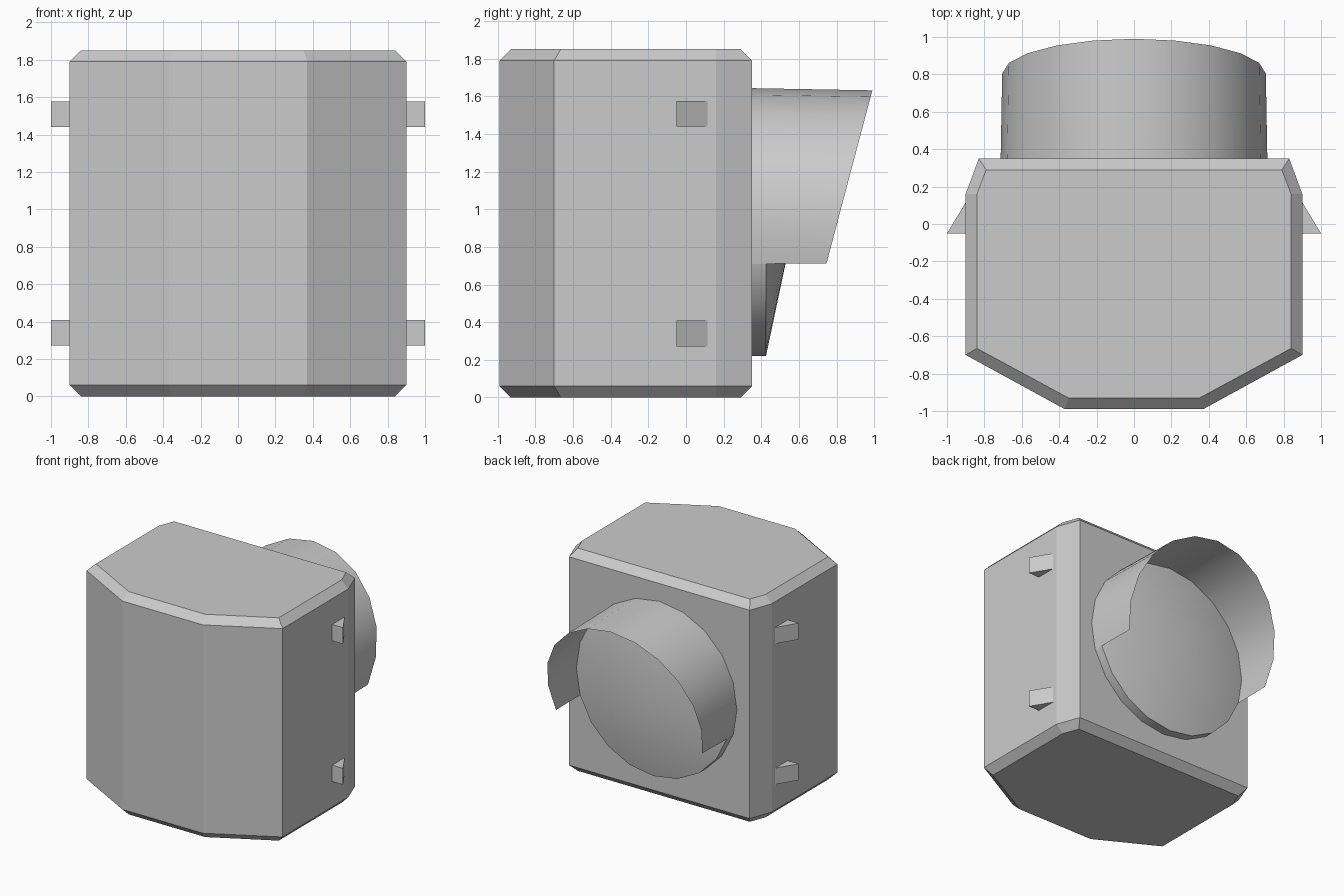
import bpy
from math import sin, cos, tau

if "Cube" in bpy.data.objects:
    bpy.data.objects.remove(bpy.data.objects["Cube"])

CZ, R, SIDES = 0.93, 0.71, 20     # lens axis height, radius, facets
BACK = 0.35                       # y of the flat face carrying the lens


def make(name, verts, faces, smooth=False):
    me = bpy.data.meshes.new(name)
    me.from_pydata(verts, [], faces)
    me.update()
    ob = bpy.data.objects.new(name, me)
    bpy.context.collection.objects.link(ob)
    if smooth:
        bpy.ops.object.select_all(action='DESELECT')
        ob.select_set(True)
        bpy.context.view_layer.objects.active = ob
        bpy.ops.object.shade_smooth_by_angle(angle=0.6)
    return ob


def loft(name, rings):
    """Closed solid through rings of equal point count."""
    n = len(rings[0])
    verts = [v for ring in rings for v in ring]
    faces = [tuple(reversed(range(n))), tuple(range(len(verts) - n, len(verts)))]
    for r in range(len(rings) - 1):
        for i in range(n):
            a, b = r * n + i, r * n + (i + 1) % n
            faces.append((a, b, b + n, a + n))
    return make(name, verts, faces)


def ring_point(k, r, y):
    a = tau * k / SIDES
    return (r * sin(a), y, CZ + r * cos(a))


# Housing: octagonal outline with chamfered top and bottom
half = [(0.37, -0.99), (0.90, -0.70), (0.90, 0.16), (0.83, BACK)]
half_in = [(0.35, -0.93), (0.84, -0.665), (0.84, 0.16), (0.79, 0.29)]
outer = half + [(-x, y) for x, y in reversed(half)]
inner = half_in + [(-x, y) for x, y in reversed(half_in)]
levels = [(inner, 0), (outer, 0.06), (outer, 1.79), (inner, 1.85)]
loft("housing", [[(x, y, z) for x, y in o] for o, z in levels])

# Mounting lugs: wedge prisms on both sides
for side, label in ((1, "right"), (-1, "left")):
    tri = [(0.90, -0.05), (1.0, -0.05), (0.90, 0.115)]
    tri = [(side * x, y) for x, y in tri][::side]
    for z0, level in ((0.272, "lower"), (1.44, "upper")):
        loft(f"{label}_{level}_lug",
             [[(x, y, z) for x, y in tri] for z in (z0, z0 + 0.136)])

# Lens: short rim with a shallow cone face
verts = [ring_point(k, R, y) for y in (BACK, 0.425) for k in range(SIDES)]
verts.append((0, 0.575, CZ))
faces = []
for i in range(SIDES):
    j = (i + 1) % SIDES
    faces.append((i, i + SIDES, j + SIDES, j))
    faces.append((i + SIDES, 2 * SIDES, j + SIDES))
make("lens", verts, faces, smooth=True)

# Visor: open thin hood over the lens, cut off at a slant
verts = []
for k in range(-6, 7):
    verts.append(ring_point(k, R + 0.003, BACK))
    y = 0.99 - 0.262 * R * (1 - cos(tau * k / SIDES))
    verts.append(ring_point(k, R + 0.003 - 0.018 * (y - BACK), y))
faces = [(2 * i, 2 * i + 1, 2 * i + 3, 2 * i + 2) for i in range(12)]
make("visor", verts, faces, smooth=True)
